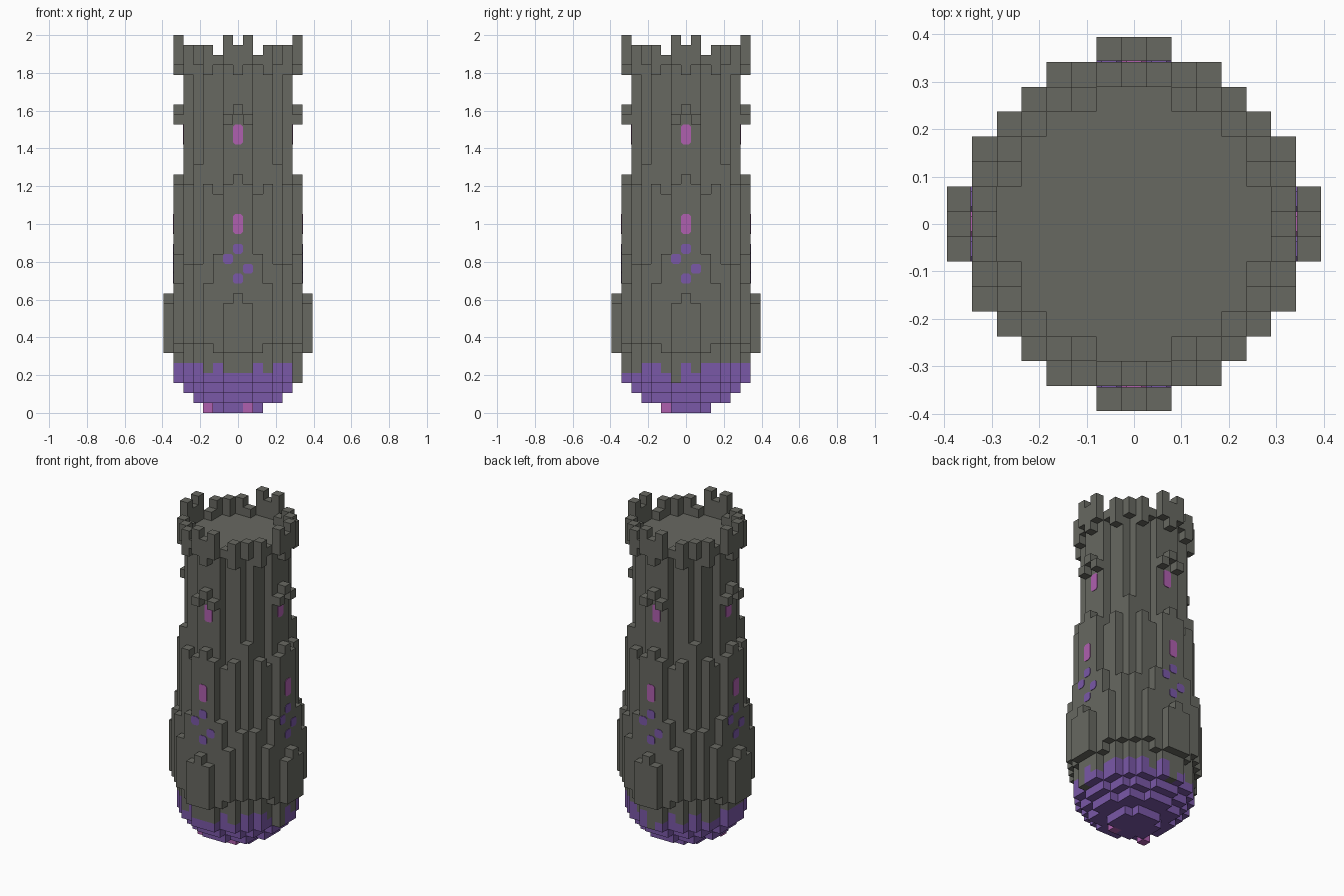
import bpy, bmesh, math, random
from mathutils import Matrix

if "Cube" in bpy.data.objects:
    bpy.data.objects.remove(bpy.data.objects["Cube"], do_unlink=True)

U = 2 / 38          # block size
random.seed(4)


def material(name, rgb):
    m = bpy.data.materials.new(name)
    m.use_nodes = True
    m.diffuse_color = (*rgb, 1)
    bsdf = next(n for n in m.node_tree.nodes if n.type == 'BSDF_PRINCIPLED')
    bsdf.inputs["Base Color"].default_value = (*rgb, 1)
    bsdf.inputs["Roughness"].default_value = 0.9
    return m


STONE, PURPLE, PINK = 0, 1, 2
MATS = [material("grey stone", (0.137, 0.14, 0.12)),
        material("purple crystal", (0.195, 0.098, 0.39)),
        material("pink glow", (0.43, 0.117, 0.43))]

# Stepped discs: half depth for each distance from the middle
DISC = {2: [2, 2, 1],
        4: [4, 4, 3, 3, 1],
        5: [5, 5, 4, 4, 3, 1],
        6: [6, 6, 5, 5, 4, 3, 1],
        7: [7, 7, 6, 6, 5, 4, 3, 1]}


def disc(r):
    return {(x, y) for x in range(-r, r + 1) for y in range(-r, r + 1)
            if abs(y) <= DISC[r][abs(x)]}


blocks = {}         # (x, y, z) -> (part, colour)


def fill(part, cells, z0, z1, colour=STONE):
    for x, y in cells:
        for z in range(z0, z1):
            blocks[x, y, z] = (part, colour)


def ring(part, r, bottoms, tops):
    """One block thick wall; heights repeat in each eighth of the circle."""
    for x, y in disc(r) - disc(r - 1):
        k = min(abs(x), abs(y))
        fill(part, [(x, y)], bottoms[k], tops[k])


# Main shaft and the stepped walls around it
fill("shaft", disc(5), 3, 35)
ring("middle_wall", 6, [3] * 5, [24, 23, 22, 23, 25])
ring("lower_wall", 7, [6, 6, 6, 7, 7], [12, 11, 16, 13, 15])
ring("battlements", 6, [34, 35, 35, 34, 35], [37, 38, 36, 37, 37])

# Small stone hood over each upper window
for x, y in disc(6) - disc(5):
    k = min(abs(x), abs(y))
    if k < 2:
        fill("window_hoods", [(x, y)], 30 - k, 31 - k)

# Tapering crystal underside
fill("underside", disc(2), 0, 1, PURPLE)
fill("underside", disc(4), 1, 2, PURPLE)
fill("underside", disc(5), 2, 3, PURPLE)
fill("underside", disc(6), 3, 4, PURPLE)
fill("underside", [(-3, -2), (1, -2)], 0, 1, PINK)

# Crystal creeping up into the stone
for x, y in sorted(disc(6)):
    front = y < 0 and abs(y) >= abs(x) - 2
    creep = x in (-6, -5, -4, -2, 2, 4, 5, 6) if front else random.random() < 0.45
    if creep:
        fill("underside", [(x, y)], 4, 5, PURPLE)
    elif random.random() < 0.15:
        fill("underside", [(x, y)], 3, 4, STONE)


def finish(name, bm):
    me = bpy.data.meshes.new(name)
    bm.to_mesh(me)
    bm.free()
    for m in MATS:
        me.materials.append(m)
    ob = bpy.data.objects.new(name, me)
    bpy.context.scene.collection.objects.link(ob)
    return ob


def skin(part):
    """Outer faces of all blocks in one part, merged into flat areas."""
    bm = bmesh.new()
    for (x, y, z), (p, colour) in blocks.items():
        if p != part:
            continue
        for axis in range(3):
            for s in (-1, 1):
                n = [x, y, z]
                n[axis] += s
                if tuple(n) in blocks:
                    continue
                corners = []
                for a, b in ((-1, -1), (1, -1), (1, 1), (-1, 1)):
                    c = [x, y, z + 0.5]
                    c[axis] += s / 2
                    c[(axis + 1) % 3] += a / 2
                    c[(axis + 2) % 3] += b / 2
                    corners.append(bm.verts.new([v * U for v in c]))
                f = bm.faces.new(corners if s > 0 else corners[::-1])
                f.material_index = colour
    bmesh.ops.remove_doubles(bm, verts=bm.verts, dist=U / 100)
    bmesh.ops.dissolve_limit(bm, angle_limit=math.radians(1), verts=bm.verts,
                             edges=bm.edges, delimit={'MATERIAL'})
    finish(part, bm)


for part in sorted({p for p, _ in blocks.values()}):
    skin(part)


def plate(bm, x, z, depth, height, colour, turn):
    """Thin plate with clipped corners on one side of the tower."""
    w, h, c = U / 2, height * U / 2, U * 0.2
    pts = [(w, c - h), (w, h - c), (w - c, h), (c - w, h),
           (-w, h - c), (-w, c - h), (c - w, -h), (w - c, -h)]
    cz = (z + height / 2) * U
    verts = [bm.verts.new((x * U + px, -(depth + 0.5) * U, cz + pz)) for px, pz in pts]
    face = bm.faces.new(verts)
    out = bmesh.ops.extrude_face_region(bm, geom=[face])["geom"]
    new = [v for v in out if isinstance(v, bmesh.types.BMVert)]
    bmesh.ops.translate(bm, verts=new, vec=(0, -0.003, 0))
    for f in {f for v in verts + new for f in v.link_faces}:
        f.material_index = colour
    bmesh.ops.rotate(bm, verts=verts + new, cent=(0, 0, 0),
                     matrix=Matrix.Rotation(turn, 3, 'Z'))


# Glowing windows and crystal specks, repeated on the four sides
windows, specks = bmesh.new(), bmesh.new()
for side in range(4):
    turn = side * math.pi / 2
    plate(windows, 0, 18, 6, 2, PINK, turn)
    plate(windows, 0, 27, 5, 2, PINK, turn)
    for x, z in ((0, 16), (-1, 15), (1, 14), (0, 13)):
        plate(specks, x, z, 6, 1, PURPLE, turn)
for name, bm in (("windows", windows), ("crystal_specks", specks)):
    bmesh.ops.recalc_face_normals(bm, faces=bm.faces)
    finish(name, bm)
